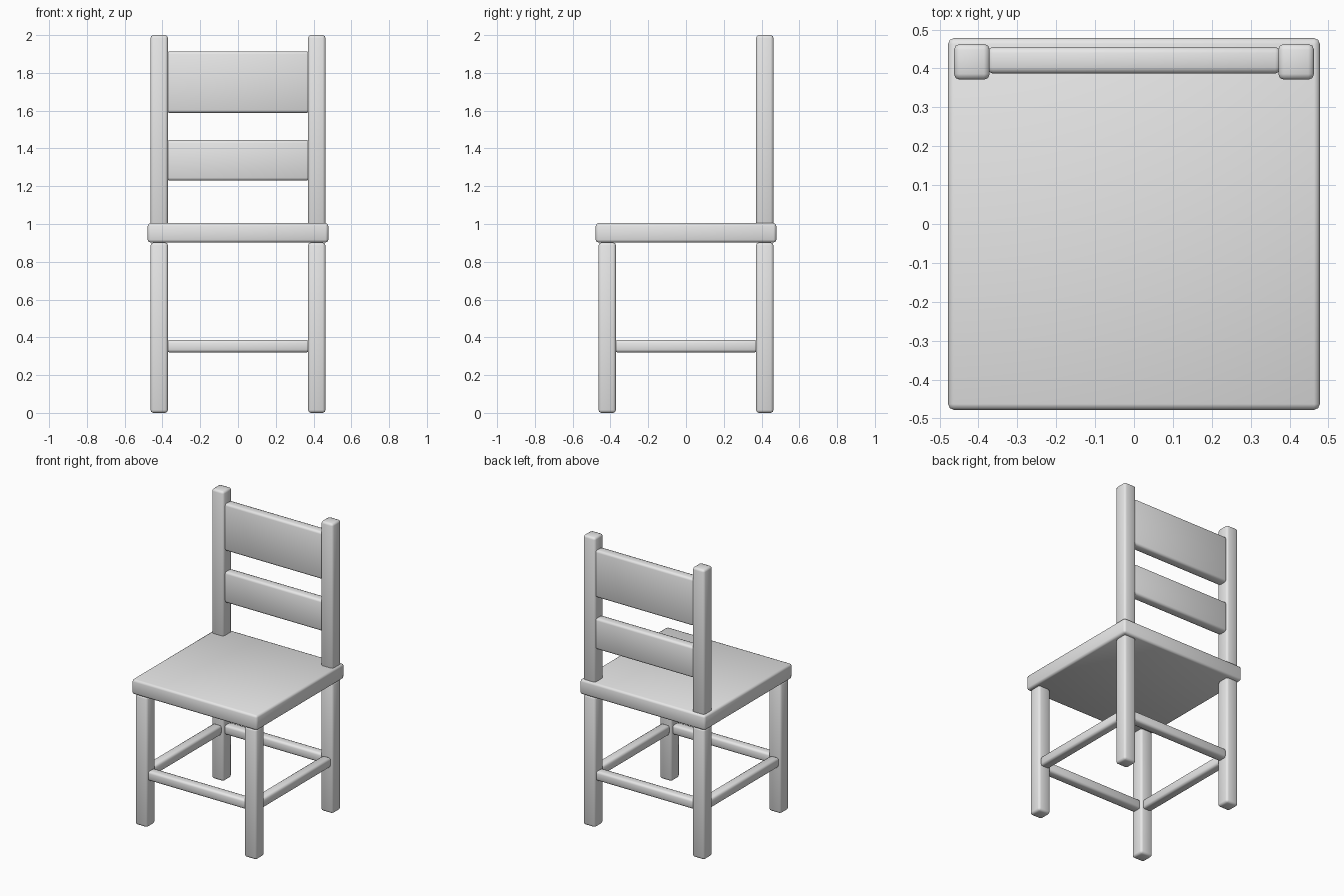
import bpy

if "Cube" in bpy.data.objects:
    bpy.data.objects.remove(bpy.data.objects["Cube"], do_unlink=True)

GREY = (0.8, 0.8, 0.8, 1.0)
grey = bpy.data.materials.new("plain grey")
grey.use_nodes = True
grey.diffuse_color = GREY
next(n for n in grey.node_tree.nodes
     if n.type == 'BSDF_PRINCIPLED').inputs["Base Color"].default_value = GREY


def rounded_box(name, x, y, z, bevel=0.015):
    """Box spanning the (min, max) pairs x, y and z, with softened edges."""
    spans = (x, y, z)
    bpy.ops.mesh.primitive_cube_add(size=1, location=[(a + b) / 2 for a, b in spans])
    ob = bpy.context.object
    ob.name = name
    ob.scale = [b - a for a, b in spans]
    bpy.ops.object.transform_apply(location=False, rotation=False, scale=True)
    ob.data.materials.append(grey)
    bpy.ops.object.shade_smooth()
    mod = ob.modifiers.new("Soft edges", 'BEVEL')
    mod.width = bevel
    mod.segments = 2
    return ob


INNER, OUTER = 0.371, 0.463     # inner and outer faces of legs and posts
REACH = 0.378                   # rails and slats run just into the legs
SEAT_LOW, SEAT_TOP = 0.902, 1.005


def side_span(sign):
    return sorted((sign * INNER, sign * OUTER))


# Seat
rounded_box("seat", (-0.478, 0.478), (-0.478, 0.478), (SEAT_LOW, SEAT_TOP))

for side, sx in (("left", 1), ("right", -1)):
    # Legs under the seat
    for end, sy in (("front", -1), ("back", 1)):
        rounded_box(f"{end}_{side}_leg", side_span(sx), side_span(sy), (0, SEAT_LOW))
    # Back posts above the seat
    rounded_box(f"{side}_back_post", side_span(sx), side_span(1), (SEAT_TOP - 0.02, 2.0))

# Rails joining the legs
RAIL = 0.033
RAIL_Z = (0.32, 0.386)
MID = (INNER + OUTER) / 2
for name, s in (("front", -1), ("back", 1)):
    rounded_box(f"{name}_rail", (-REACH, REACH), (s * MID - RAIL, s * MID + RAIL), RAIL_Z)
for name, s in (("right", -1), ("left", 1)):
    rounded_box(f"{name}_rail", (s * MID - RAIL, s * MID + RAIL), (-REACH, REACH), RAIL_Z)

# Backrest slats
for name, z in (("upper", (1.588, 1.914)), ("lower", (1.23, 1.444))):
    rounded_box(f"{name}_back_slat", (-REACH, REACH), (0.387, 0.455), z)
